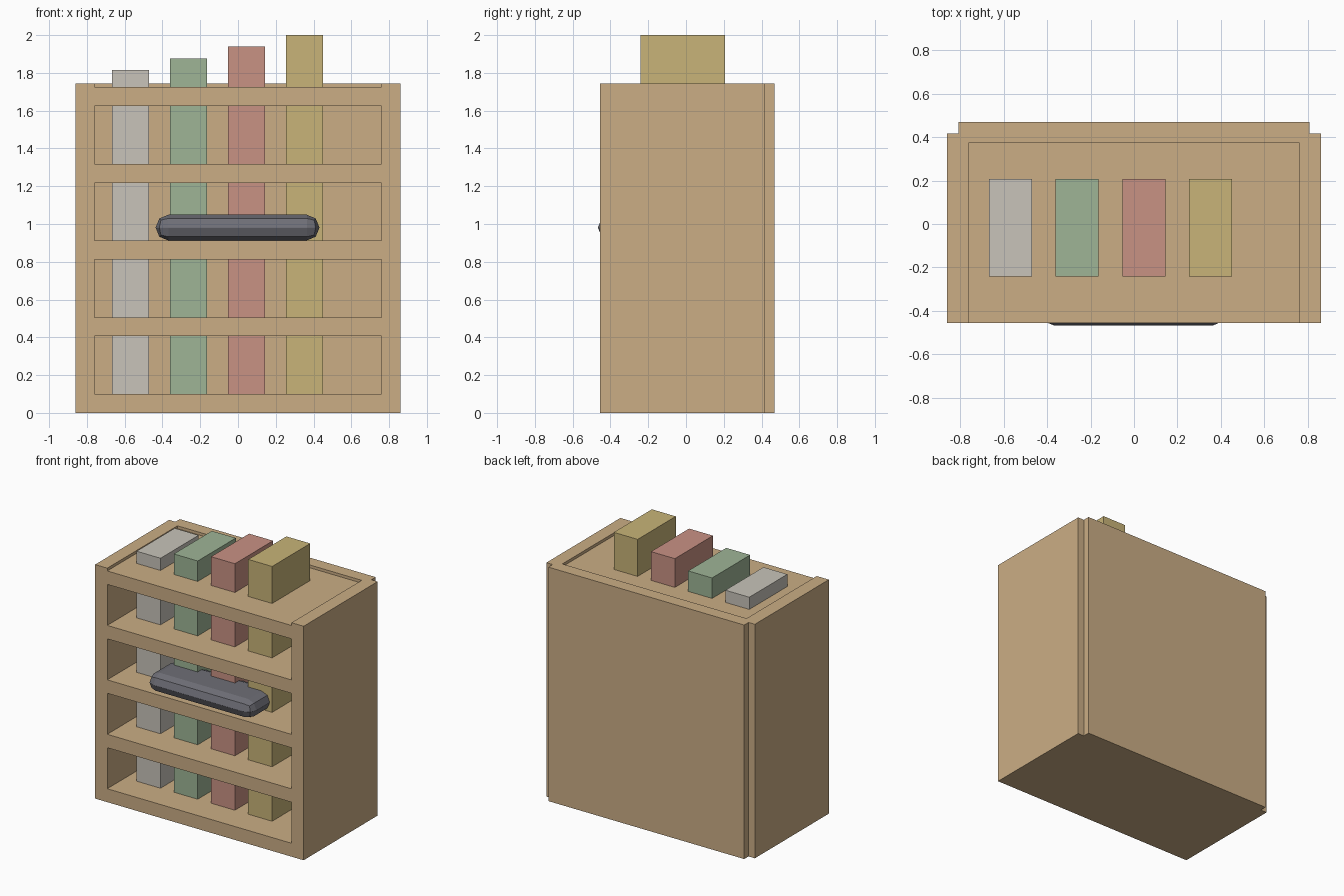
import bpy
import bmesh

cube = bpy.data.objects.get("Cube")
if cube:
    bpy.data.objects.remove(cube, do_unlink=True)


def material(name, color):
    mat = bpy.data.materials.new(name)
    mat.use_nodes = True
    rgba = (*color, 1.0)
    mat.diffuse_color = rgba
    mat.node_tree.nodes["Principled BSDF"].inputs["Base Color"].default_value = rgba
    return mat


def add_object(name, bm, mat):
    bmesh.ops.recalc_face_normals(bm, faces=bm.faces)
    mesh = bpy.data.meshes.new(name)
    bm.to_mesh(mesh)
    bm.free()
    mesh.materials.append(mat)
    obj = bpy.data.objects.new(name, mesh)
    bpy.context.collection.objects.link(obj)
    return obj


def box(name, low, high, mat, bevel=0.0):
    bm = bmesh.new()
    bmesh.ops.create_cube(bm, size=1)
    for v in bm.verts:
        for i in range(3):
            v.co[i] = low[i] if v.co[i] < 0 else high[i]
    if bevel:
        bmesh.ops.bevel(bm, geom=bm.edges[:], offset=bevel, segments=2,
                        profile=0.5, affect='EDGES')
    return add_object(name, bm, mat)


wood = material("light wood", (0.597, 0.423, 0.235))
slate = material("dark slate", (0.156, 0.156, 0.181))
block_mats = [
    material("pale grey", (0.578, 0.552, 0.491)),
    material("sage green", (0.342, 0.462, 0.305)),
    material("dusty red", (0.584, 0.287, 0.231)),
    material("mustard", (0.578, 0.456, 0.188)),
]

FRONT, INNER_BACK = -0.455, 0.372
INNER, OUTER, HEIGHT = 0.76, 0.86, 1.745

# Cabinet walls: U-shaped plan with notched rear corners, raised to full height
half = [(INNER, INNER_BACK), (INNER, FRONT), (OUTER, FRONT),
        (OUTER, 0.417), (0.808, 0.417), (0.808, 0.468)]
plan = half + [(-x, y) for x, y in reversed(half)]
bm = bmesh.new()
base = bm.faces.new([bm.verts.new((x, y, 0)) for x, y in plan])
raised = bmesh.ops.extrude_face_region(bm, geom=[base], use_keep_orig=True)
for v in raised["geom"]:
    if isinstance(v, bmesh.types.BMVert):
        v.co.z = HEIGHT
add_object("cabinet_walls", bm, wood)

# Evenly spaced shelves
for i in range(5):
    z = i * 0.406
    box(f"shelf_{i + 1}", (-INNER, FRONT, z), (INNER, INNER_BACK, z + 0.1), wood)

# Coloured blocks, rising in height from left to right
for i, mat in enumerate(block_mats):
    x = -0.667 + i * 0.307
    box(f"block_{i + 1}", (x, -0.242, 0.08), (x + 0.197, 0.207, 1.815 + i * 0.0617), mat)

# Rounded bar resting on the middle shelf
box("rounded_bar", (-0.436, -0.466, 0.913), (0.431, -0.13, 1.049), slate, bevel=0.067)
